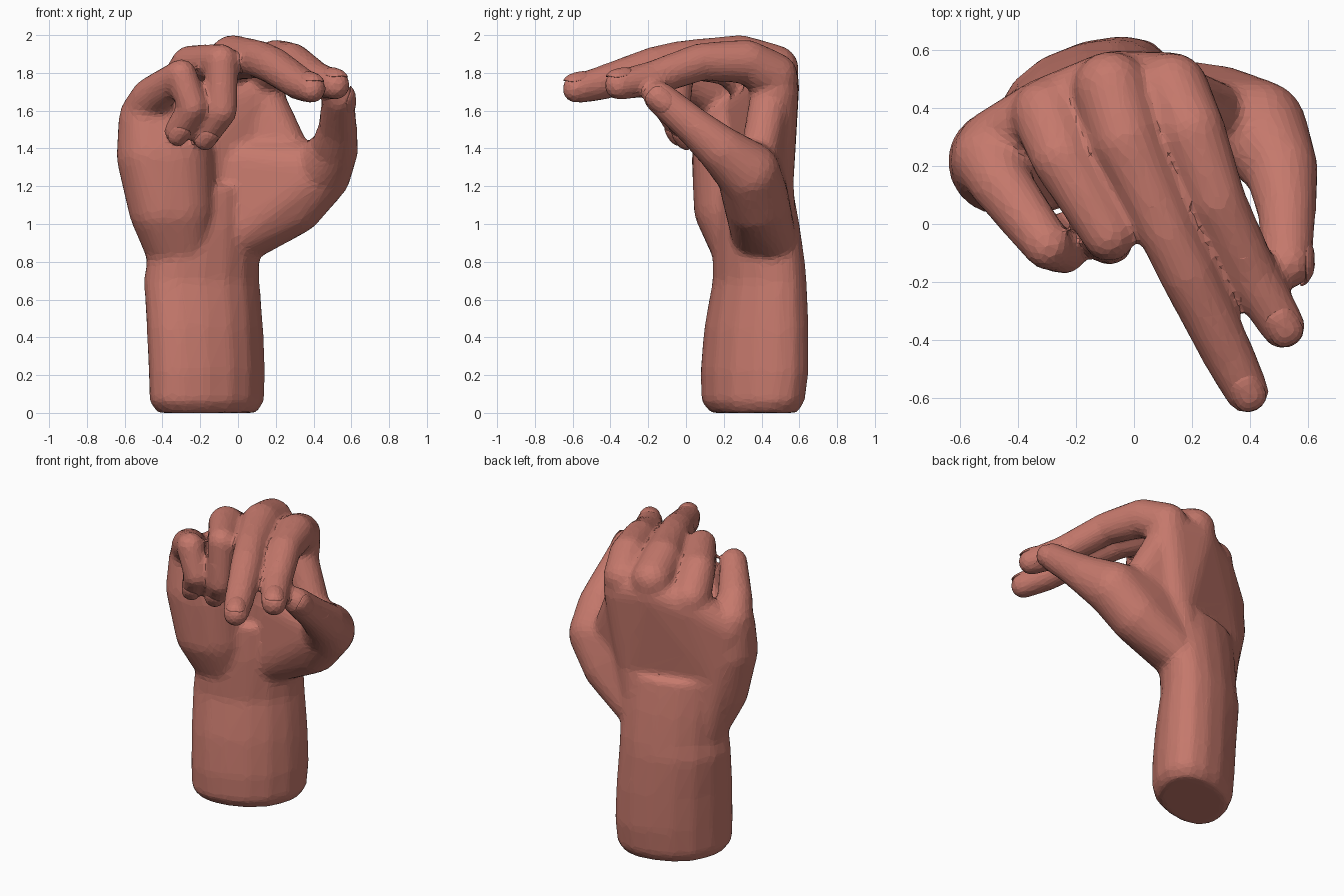
import bpy, bmesh, math
from mathutils import Vector, Matrix

cube = bpy.data.objects.get("Cube")
if cube:
    bpy.data.objects.remove(cube, do_unlink=True)

skin = bpy.data.materials.new("terracotta skin")
skin.use_nodes = True
skin.diffuse_color = (0.56, 0.19, 0.15, 1)
skin.node_tree.nodes["Principled BSDF"].inputs["Base Color"].default_value = skin.diffuse_color


def finish(bm, name):
    bmesh.ops.recalc_face_normals(bm, faces=bm.faces[:])
    mesh = bpy.data.meshes.new(name)
    bm.to_mesh(mesh)
    bm.free()
    obj = bpy.data.objects.new(name, mesh)
    bpy.context.collection.objects.link(obj)
    mesh.materials.append(skin)
    return obj


def wrap(bm, *balls):
    """Stretch one convex skin around a few balls (x, y, z, radius)."""
    part = bmesh.new()
    for x, y, z, r in balls:
        bmesh.ops.create_icosphere(part, subdivisions=3, radius=r,
                                   matrix=Matrix.Translation((x, y, z)))
    hull = bmesh.ops.convex_hull(part, input=part.verts[:])
    extra = {g for g in hull["geom_interior"] + hull["geom_unused"]
             if isinstance(g, bmesh.types.BMVert)}
    bmesh.ops.delete(part, geom=list(extra), context='VERTS')
    temp = bpy.data.meshes.new("temp")
    part.to_mesh(temp)
    part.free()
    bm.from_mesh(temp)
    bpy.data.meshes.remove(temp)


def chain(bm, rows):
    """Wrap each neighbouring pair of ball rows."""
    for low, high in zip(rows, rows[1:]):
        wrap(bm, *low, *high)


def soft_power(value, power):
    return math.copysign(abs(value) ** power, value)


def loft(bm, rows, sides=16, skew=0.4):
    """Stack of rounded sections (z, x0, x1, y0, y1), skewed along the diagonal."""
    rings = []
    for z, x0, x1, y0, y1 in rows:
        ring = []
        for i in range(sides):
            a = math.tau * i / sides
            px = soft_power(math.cos(a), 0.9)
            py = soft_power(math.sin(a + skew), 0.9)
            ring.append(bm.verts.new(((x0 + x1 + (x1 - x0) * px) / 2,
                                      (y0 + y1 + (y1 - y0) * py) / 2, z)))
        rings.append(ring)
    for low, high in zip(rings, rings[1:]):
        for i in range(sides):
            j = (i + 1) % sides
            bm.faces.new((low[i], low[j], high[j], high[i]))
    bm.faces.new(rings[0])
    bm.faces.new(rings[-1])


hand = bmesh.new()

# Forearm and wrist
loft(hand, [(0.0, -0.43, 0.10, 0.13, 0.59), (0.06, -0.47, 0.14, 0.08, 0.63),
            (0.22, -0.475, 0.145, 0.075, 0.65), (0.45, -0.485, 0.135, 0.095, 0.65),
            (0.70, -0.50, 0.115, 0.14, 0.64), (0.80, -0.485, 0.115, 0.14, 0.63),
            (0.98, -0.49, 0.12, 0.14, 0.605), (1.2, -0.48, 0.12, 0.16, 0.565)])

# Back of the hand
chain(hand, [((-0.36, 0.32, 0.85, 0.13), (-0.04, 0.47, 0.85, 0.13)),
             ((-0.43, 0.28, 1.22, 0.14), (0.05, 0.445, 1.22, 0.125)),
             ((-0.49, 0.265, 1.52, 0.125), (-0.31, 0.39, 1.66, 0.115),
              (-0.08, 0.485, 1.74, 0.115), (0.13, 0.47, 1.70, 0.125))])

# Heel of the palm on the little finger side
chain(hand, [((-0.34, 0.29, 0.84, 0.14), (-0.28, 0.30, 0.84, 0.15)),
             ((-0.40, 0.22, 1.08, 0.18), (-0.32, 0.25, 1.08, 0.20)),
             ((-0.46, 0.215, 1.36, 0.185), (-0.34, 0.245, 1.36, 0.21)),
             ((-0.485, 0.22, 1.54, 0.15), (-0.38, 0.27, 1.52, 0.15))])

# Thumb base and web
wrap(hand, (0.0, 0.39, 0.96, 0.155), (0.08, 0.45, 0.95, 0.13), (0.02, 0.38, 1.32, 0.13),
     (0.29, 0.38, 1.11, 0.17), (0.43, 0.33, 1.27, 0.17))
wrap(hand, (0.13, 0.45, 1.68, 0.11), (0.05, 0.42, 1.20, 0.12), (0.33, 0.37, 1.28, 0.10))

# Digits, from knuckle to tip
digits = {
    "thumb": [(0.43, 0.33, 1.27, 0.17), (0.51, 0.19, 1.39, 0.128),
              (0.528, 0.05, 1.51, 0.103), (0.53, -0.14, 1.67, 0.087)],
    "index": [(0.13, 0.465, 1.78, 0.13), (0.20, 0.32, 1.86, 0.118), (0.288, 0.08, 1.86, 0.10),
              (0.41, -0.18, 1.77, 0.093), (0.515, -0.355, 1.735, 0.080)],
    "middle": [(-0.08, 0.47, 1.82, 0.13), (-0.03, 0.29, 1.88, 0.122),
               (0.11, -0.02, 1.873, 0.10), (0.185, -0.17, 1.84, 0.10),
               (0.325, -0.45, 1.745, 0.091), (0.39, -0.58, 1.715, 0.078)],
    "ring": [(-0.30, 0.38, 1.72, 0.125), (-0.25, 0.23, 1.84, 0.108),
             (-0.088, -0.04, 1.865, 0.09), (-0.085, -0.06, 1.60, 0.083),
             (-0.175, 0.02, 1.47, 0.075)],
    "little": [(-0.50, 0.23, 1.57, 0.13), (-0.46, 0.14, 1.67, 0.108),
               (-0.30, -0.075, 1.79, 0.085), (-0.24, -0.095, 1.62, 0.08),
               (-0.32, -0.02, 1.49, 0.073)],
}
for joints in digits.values():
    chain(hand, [(joint,) for joint in joints])

# Fuse into one skin, soften the joins and reduce to broad facets
body = finish(hand, "hand")
remesh = body.modifiers.new("fuse", 'REMESH')
remesh.mode = 'VOXEL'
remesh.voxel_size = 0.015
soften = body.modifiers.new("soften", 'SMOOTH')
soften.factor = 0.5
soften.iterations = 20
reduce = body.modifiers.new("facets", 'DECIMATE')
reduce.ratio = 0.1


def nail(name, centre, along, out, width, length):
    """Thin rounded plate curved over a fingertip."""
    side = along.cross(out)
    frame = Matrix((side, along, out)).transposed().to_4x4()
    frame.translation = centre
    bm = bmesh.new()
    bmesh.ops.create_uvsphere(bm, u_segments=16, v_segments=8, radius=1)
    for v in bm.verts:
        x, y, z = v.co
        x, y = soft_power(x, 0.75), soft_power(y, 0.75)
        drop = 0.45 * width * x * x + 0.25 * length * max(y, 0) ** 2
        v.co = (width * x, length * y, 0.012 * z - drop)
    bm.transform(frame)
    finish(bm, name)


# Nails, aligned with the last bone of each digit
facing = {"thumb": (1, -0.15, -0.1), "index": (0.1, -0.1, 1), "middle": (0.1, -0.1, 1),
          "ring": (0.3, -1, -0.3), "little": (0.3, -1, -0.3)}
for key, joints in digits.items():
    a, b = Vector(joints[-2][:3]), Vector(joints[-1][:3])
    along = (b - a).normalized()
    out = Vector(facing[key])
    out = (out - along * out.dot(along)).normalized()
    r = joints[-1][3]
    nail(key + "_nail", b + out * r * 0.97 - along * r * 0.1, along, out, r * 0.75, r * 0.85)
